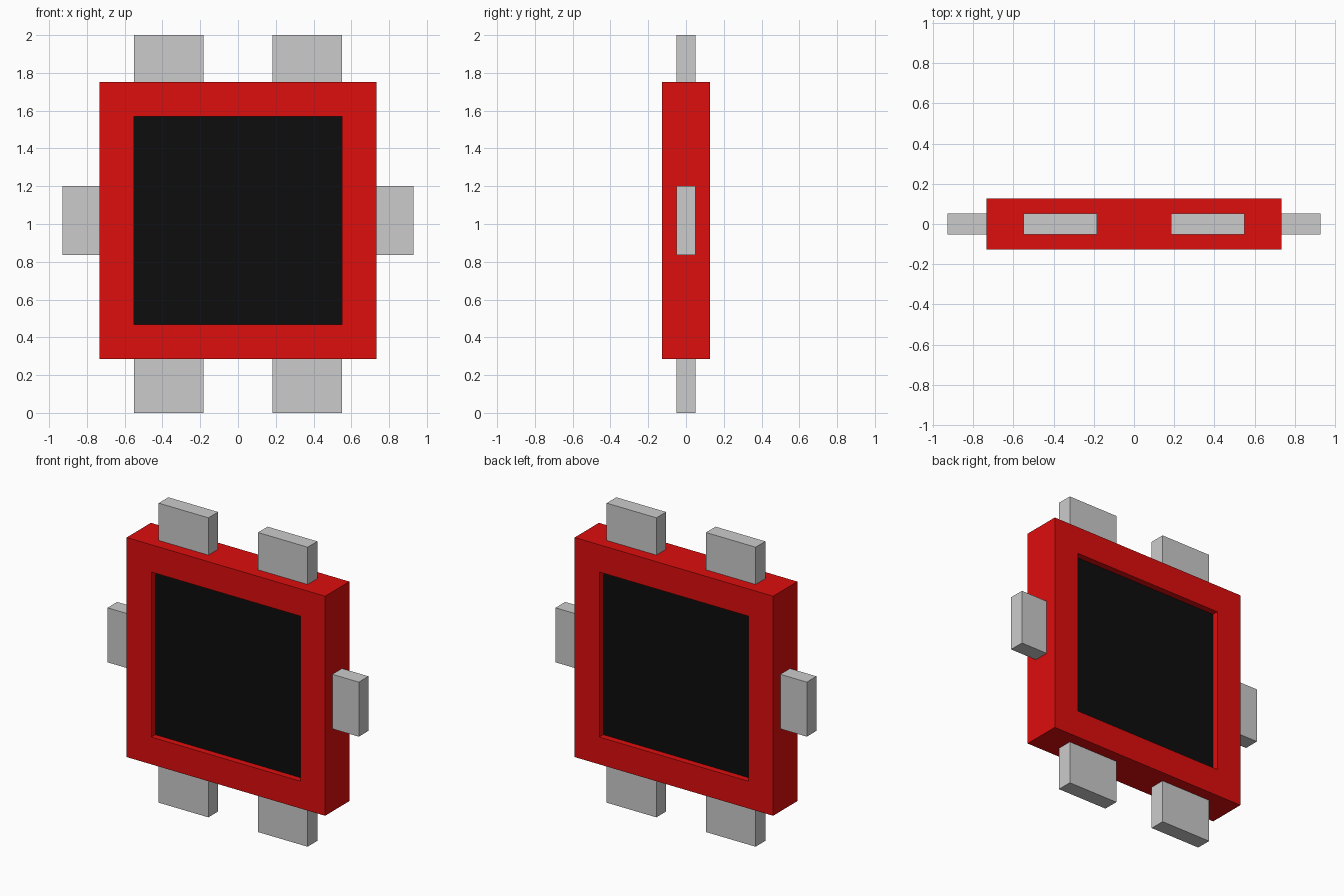
import bpy, bmesh
from mathutils import Vector

if "Cube" in bpy.data.objects:
    bpy.data.objects.remove(bpy.data.objects["Cube"])

ZC = 1.018          # height of the frame centre
OUTER, INNER = 0.733, 0.551
DEPTH, PANEL = 0.128, 0.086   # half thicknesses


def material(name, color):
    mat = bpy.data.materials.new(name)
    mat.diffuse_color = color
    mat.use_nodes = True
    mat.node_tree.nodes["Principled BSDF"].inputs["Base Color"].default_value = mat.diffuse_color
    return mat


def finish(name, bm, mat=None):
    bmesh.ops.recalc_face_normals(bm, faces=bm.faces)
    mesh = bpy.data.meshes.new(name)
    bm.to_mesh(mesh)
    bm.free()
    if mat:
        mesh.materials.append(mat)
    obj = bpy.data.objects.new(name, mesh)
    bpy.context.collection.objects.link(obj)
    return obj


def box(name, lo, hi, mat=None):
    lo, hi = Vector(lo), Vector(hi)
    bm = bmesh.new()
    bmesh.ops.create_cube(bm, size=1)
    bmesh.ops.scale(bm, vec=hi - lo, verts=bm.verts)
    bmesh.ops.translate(bm, vec=(lo + hi) / 2, verts=bm.verts)
    return finish(name, bm, mat)


red = material("red", (0.73, 0.004, 0.004, 1))
black = material("black", (0.004, 0.004, 0.004, 1))

# Square frame: a rectangular section swept around four mitred corners
bm = bmesh.new()
section = [(OUTER, -DEPTH), (INNER, -DEPTH), (INNER, DEPTH), (OUTER, DEPTH)]
corners = [[bm.verts.new((sx * r, y, ZC + sz * r)) for r, y in section]
           for sx, sz in ((-1, -1), (1, -1), (1, 1), (-1, 1))]
for i in range(4):
    a, b = corners[i], corners[(i + 1) % 4]
    for j in range(4):
        k = (j + 1) % 4
        bm.faces.new((a[j], a[k], b[k], b[j]))
finish("frame", bm, red)

# Dark panel, recessed on both front and back
box("panel", (-INNER, -PANEL, ZC - INNER), (INNER, PANEL, ZC + INNER), black)

# Grey tabs: two on top, two below, one on each side
T, EMBED = 0.051, 0.05
for side, s in (("left", -1), ("right", 1)):
    x0, x1 = sorted((s * 0.183, s * 0.55))
    box(f"top_tab_{side}", (x0, -T, ZC + OUTER - EMBED), (x1, T, 2.0))
    box(f"bottom_tab_{side}", (x0, -T, 0), (x1, T, ZC - OUTER + EMBED))
    x0, x1 = sorted((s * (OUTER - EMBED), s * 0.928))
    box(f"side_tab_{side}", (x0, -T, 0.836), (x1, T, 1.2))
